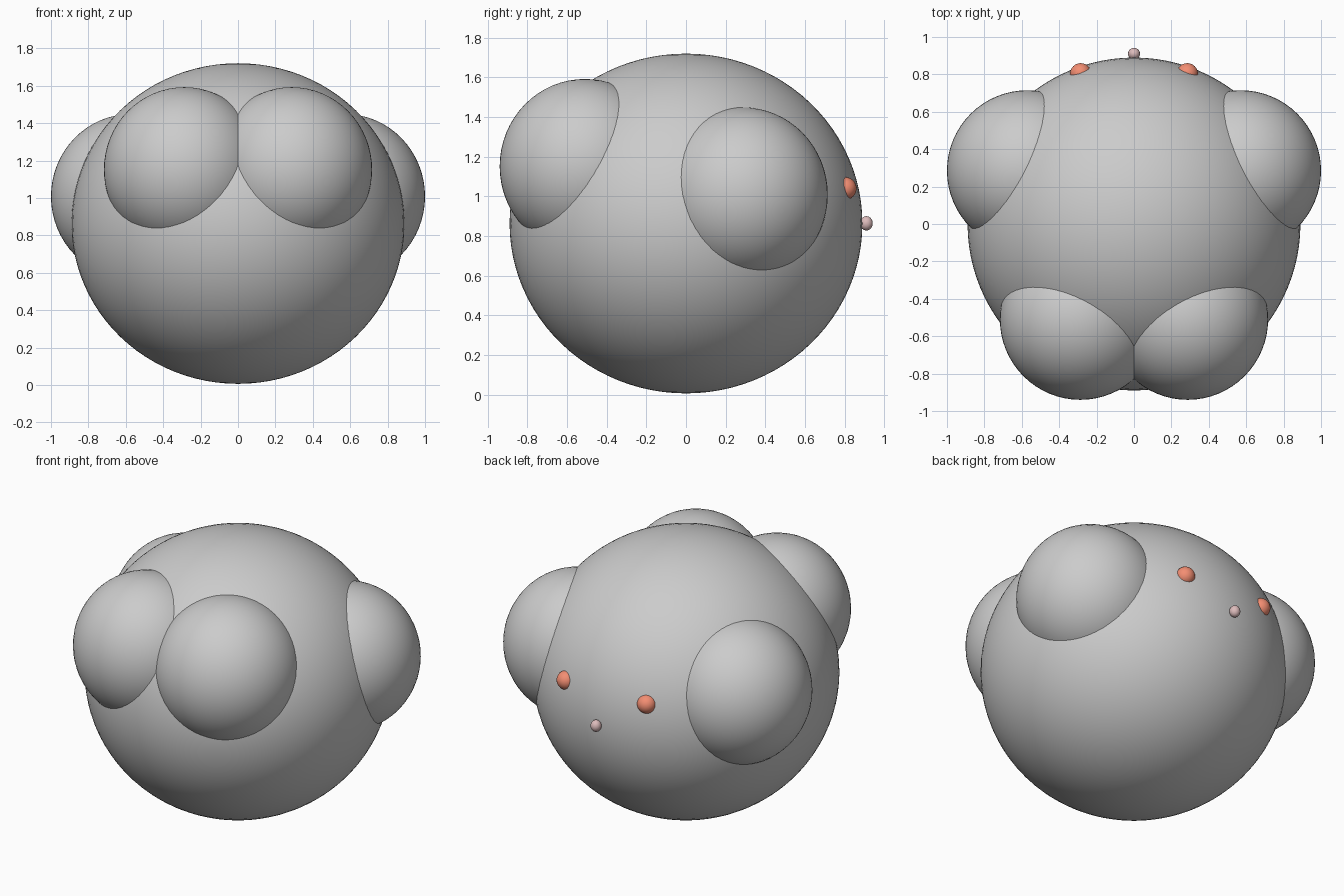
import bpy

if "Cube" in bpy.data.objects:
    bpy.data.objects.remove(bpy.data.objects["Cube"])


def material(name, color):
    mat = bpy.data.materials.new(name)
    mat.diffuse_color = color
    mat.use_nodes = True
    mat.node_tree.nodes["Principled BSDF"].inputs["Base Color"].default_value = mat.diffuse_color
    return mat


def ball(name, center, radii, mat=None, segments=64, rings=32):
    """Smooth ellipsoid with the given centre and radii."""
    bpy.ops.mesh.primitive_uv_sphere_add(segments=segments, ring_count=rings,
                                         radius=1, location=center)
    obj = bpy.context.object
    obj.name = name
    obj.scale = radii
    bpy.ops.object.transform_apply(location=False, rotation=False, scale=True)
    bpy.ops.object.shade_smooth()
    if mat:
        obj.data.materials.append(mat)
    return obj


orange = material("orange", (0.9, 0.27, 0.17, 1))
pink = material("pale_pink", (0.72, 0.5, 0.5, 1))

# Large round body, slightly squashed in height
ball("body", (0, 0, 0.863), (0.89, 0.89, 0.857), segments=96, rings=48)

# Mirrored pairs of lobes and orange spots
for side, s in (("left", -1), ("right", 1)):
    ball(f"front_lobe_{side}", (s * 0.287, -0.51, 1.151), (0.43, 0.43, 0.441))
    ball(f"side_lobe_{side}", (s * 0.57, 0.285, 1.008), (0.43, 0.43, 0.441))
    ball(f"spot_{side}", (s * 0.285, 0.803, 1.04), (0.057, 0.057, 0.057),
         orange, 32, 16)

# Small bead between the spots
ball("bead", (0, 0.91, 0.864), (0.032, 0.032, 0.036), pink, 32, 16)
